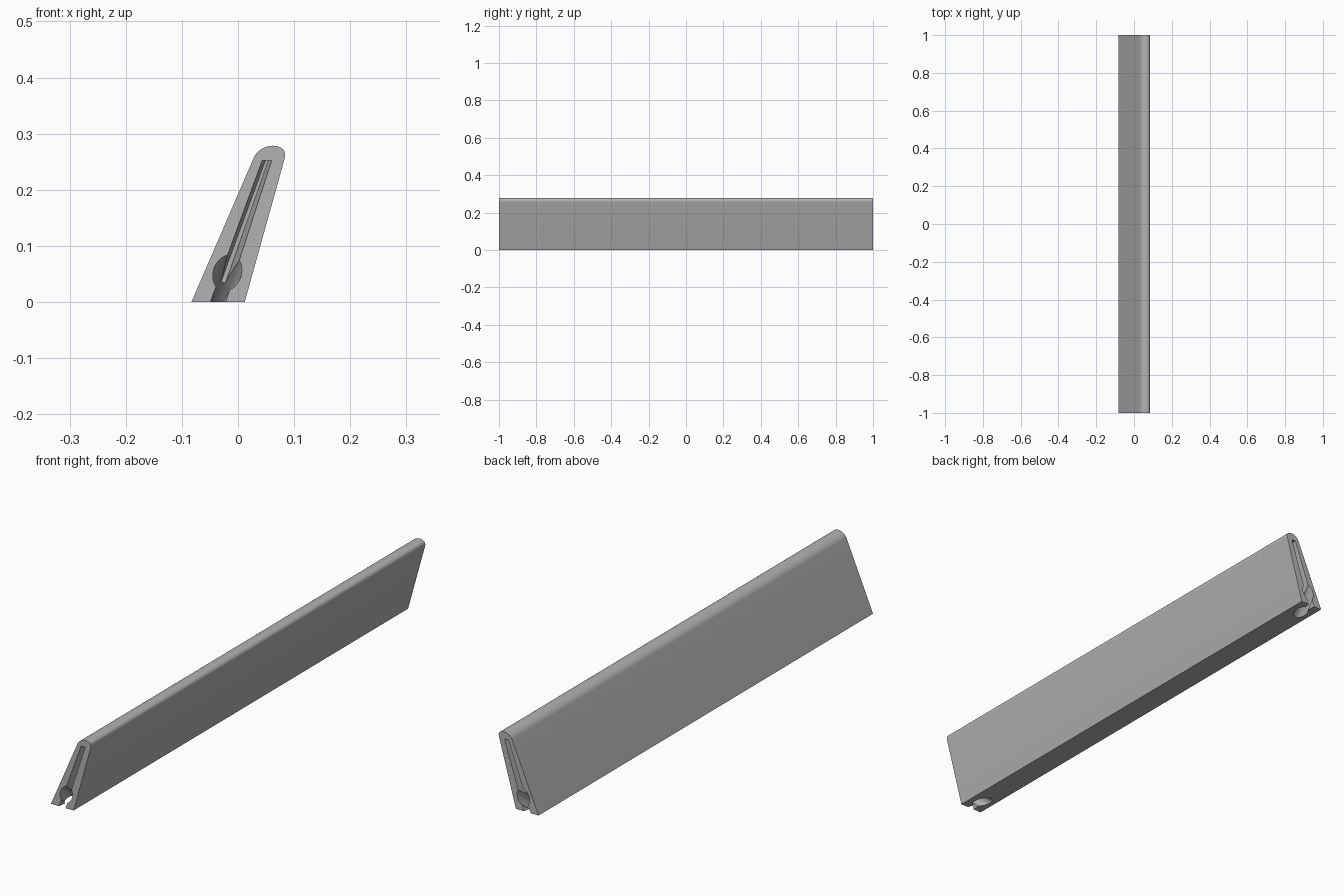
import bpy, bmesh, math
from mathutils import Vector
from mathutils.geometry import interpolate_bezier

if "Cube" in bpy.data.objects:
    bpy.data.objects.remove(bpy.data.objects["Cube"])

grey = bpy.data.materials.new("satin grey")
grey.use_nodes = True
colour = (0.45, 0.45, 0.45, 1)
grey.diffuse_color = colour
grey.node_tree.nodes["Principled BSDF"].inputs["Base Color"].default_value = colour


def loft(name, start, end, y0, y1):
    """Solid between two matching xz outlines at y0 and y1."""
    bm = bmesh.new()
    a = [bm.verts.new((x, y0, z)) for x, z in start]
    b = [bm.verts.new((x, y1, z)) for x, z in end]
    bm.faces.new(a)
    bm.faces.new(b[::-1])
    for i in range(len(a)):
        j = (i + 1) % len(a)
        bm.faces.new((a[j], a[i], b[i], b[j]))
    bmesh.ops.recalc_face_normals(bm, faces=bm.faces)
    mesh = bpy.data.meshes.new(name)
    bm.to_mesh(mesh)
    bm.free()
    mesh.materials.append(grey)
    obj = bpy.data.objects.new(name, mesh)
    bpy.context.collection.objects.link(obj)
    return obj


def cut(target, cutter):
    """Subtract the cutter and discard it."""
    mod = target.modifiers.new("cut", "BOOLEAN")
    mod.operation = "DIFFERENCE"
    mod.solver = "EXACT"
    mod.object = cutter
    bpy.context.view_layer.objects.active = target
    bpy.ops.object.modifier_apply(modifier=mod.name)
    bpy.data.objects.remove(cutter)


# Leaning tapered bar with a rounded top edge
cap = interpolate_bezier(Vector((0.028, 0.257)), Vector((0.040, 0.286)),
                         Vector((0.092, 0.286)), Vector((0.083, 0.255)), 20)
outline = [(-0.083, 0)] + [(p.x, p.y) for p in cap] + [(0.012, 0)]
bar = loft("leaning_bar", outline, outline, -1, 1)

# Tapered slot and slanted round hole in each end
mouth = [(-0.053, -0.01), (0.043, 0.252), (0.060, 0.252), (-0.025, -0.01)]
floor = [(-0.047, -0.01), (0.049, 0.252), (0.054, 0.252), (-0.038, -0.01)]
for side in (-1, 1):
    cut(bar, loft("slot_cutter", mouth, floor, side * 1.001, side * 0.94))
    outer = Vector((-0.019, side, 0.052))
    inner = Vector((-0.038, side * 0.935, 0))
    axis = inner - outer
    bpy.ops.mesh.primitive_cylinder_add(
        vertices=32, radius=0.025, depth=axis.length * 3,
        location=(outer + inner) / 2,
        rotation=axis.to_track_quat("Z", "Y").to_euler())
    hole = bpy.context.object
    hole.data.materials.append(grey)
    cut(bar, hole)

# Smooth rounded edge, crisp corners
bpy.ops.object.select_all(action="DESELECT")
bar.select_set(True)
bpy.context.view_layer.objects.active = bar
bpy.ops.object.shade_smooth_by_angle(angle=math.radians(30))
